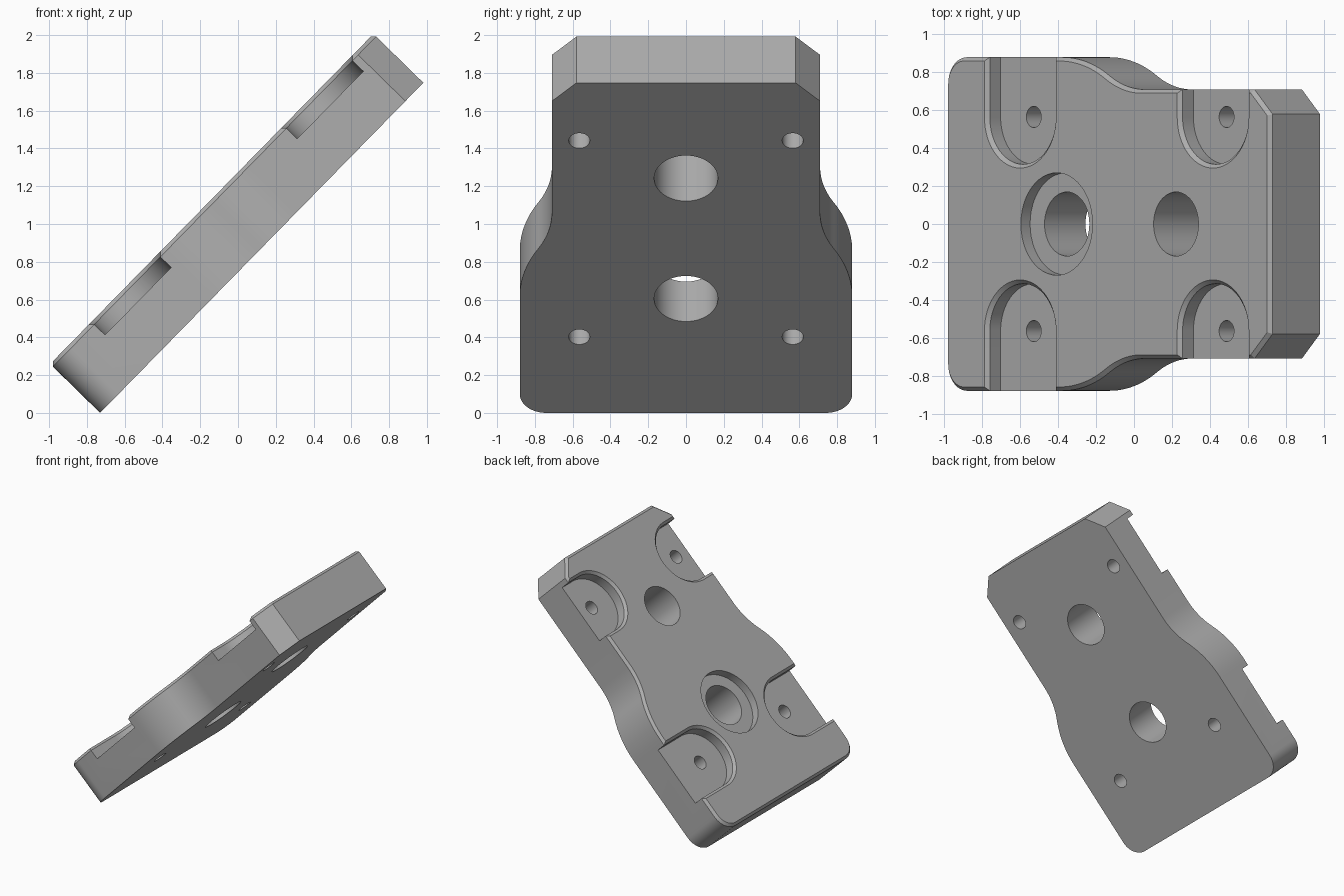
import bpy, bmesh, math
from mathutils import Matrix

if "Cube" in bpy.data.objects:
    bpy.data.objects.remove(bpy.data.objects["Cube"], do_unlink=True)

LENGTH, THICK, TILT = 2.446, 0.37, math.radians(45.6)
WIDE, NARROW = 0.88, 0.71
POCKET_FLOOR, POCKET_R = 0.27, 0.25
BOLT_X, BOLT_Y = (0.563, 2.017), 0.565
EDGE = 0.02

metal = bpy.data.materials.new("grey metal")
metal.use_nodes = True
grey = (0.42, 0.42, 0.42, 1)
metal.diffuse_color = grey
metal.node_tree.nodes["Principled BSDF"].inputs["Base Color"].default_value = grey


def arc(cx, cy, r, start, end, n):
    """Points on an arc, angles in degrees."""
    angles = [math.radians(start + (end - start) * i / n) for i in range(n + 1)]
    return [(cx + r * math.cos(a), cy + r * math.sin(a)) for a in angles]


def prism(name, outline, low, high):
    """Extrude a flat outline between two heights."""
    bm = bmesh.new()
    base = bm.faces.new([bm.verts.new((x, y, low)) for x, y in outline])
    top = bmesh.ops.extrude_face_region(bm, geom=[base])["geom"]
    verts = [v for v in top if isinstance(v, bmesh.types.BMVert)]
    bmesh.ops.translate(bm, verts=verts, vec=(0, 0, high - low))
    bmesh.ops.recalc_face_normals(bm, faces=bm.faces)
    mesh = bpy.data.meshes.new(name)
    bm.to_mesh(mesh)
    bm.free()
    mesh.materials.append(metal)
    obj = bpy.data.objects.new(name, mesh)
    bpy.context.collection.objects.link(obj)
    return obj


def cut(obj, cutter):
    """Subtract a cutter for good and discard it."""
    mod = obj.modifiers.new("cut", "BOOLEAN")
    mod.operation, mod.solver, mod.object = "DIFFERENCE", "EXACT", cutter
    bpy.context.view_layer.objects.active = obj
    bpy.ops.object.modifier_apply(modifier=mod.name)
    bpy.data.objects.remove(cutter, do_unlink=True)


def bore(obj, x, y, r, low=-0.1):
    cut(obj, prism("bore_cutter", arc(x, y, r, 0, 360, 48)[:-1], low, THICK + 0.1))


# Plate outline: rounded foot, S-shaped waist, clipped head corners
sweep, big, small = 30.7, 0.70, 0.514
waist_start, waist_end = 0.86, 0.86 + (0.70 + 0.514) * math.sin(math.radians(30.7))
side = arc(0.14, WIDE - 0.14, 0.14, 180, 90, 12)
side += arc(waist_start, WIDE - big, big, 90, 90 - sweep, 12)
side += arc(waist_end, NARROW + small, small, 270 - sweep, 270, 12)[1:]
side += [(LENGTH - 0.136, NARROW), (LENGTH, NARROW - 0.13)]
plate = prism("mounting_plate", side + [(x, -y) for x, y in reversed(side)], 0, THICK)

# Bolt pockets, round inside and open to the sides
for x in BOLT_X:
    for s in (1, -1):
        slot = arc(x, BOLT_Y, POCKET_R, 180, 360, 32)
        slot = [(x - POCKET_R, 1.2)] + slot + [(x + POCKET_R, 1.2)]
        cut(plate, prism("pocket_cutter", [(px, s * py) for px, py in slot],
                         POCKET_FLOOR, THICK + 0.1))

# Chamfer around the upper rim
bm = bmesh.new()
bm.from_mesh(plate.data)
bmesh.ops.remove_doubles(bm, verts=bm.verts, dist=0.0001)
rim = [e for e in bm.edges
       if all(v.co.z > THICK - 0.001 for v in e.verts)
       and any(abs(f.normal.z) < 0.5 for f in e.link_faces)]
bmesh.ops.bevel(bm, geom=rim, offset=EDGE, offset_type="OFFSET", segments=1,
                profile=0.5, affect="EDGES", clamp_overlap=False)
bm.to_mesh(plate.data)
bm.free()

# Bolt holes, two central bores and one counterbore
for x in BOLT_X:
    for s in (1, -1):
        bore(plate, x, s * BOLT_Y, 0.056)
for x in (0.846, 1.738):
    bore(plate, x, 0, 0.169)
bore(plate, 0.838, 0, 0.27, low=0.302)

# Lean the plate up on its foot edge
plate.data.transform(Matrix.Translation((-0.73, 0, 0)) @ Matrix.Rotation(-TILT, 4, "Y"))
for o in bpy.context.selected_objects:
    o.select_set(False)
plate.select_set(True)
bpy.context.view_layer.objects.active = plate
bpy.ops.object.shade_smooth_by_angle(angle=math.radians(30))
